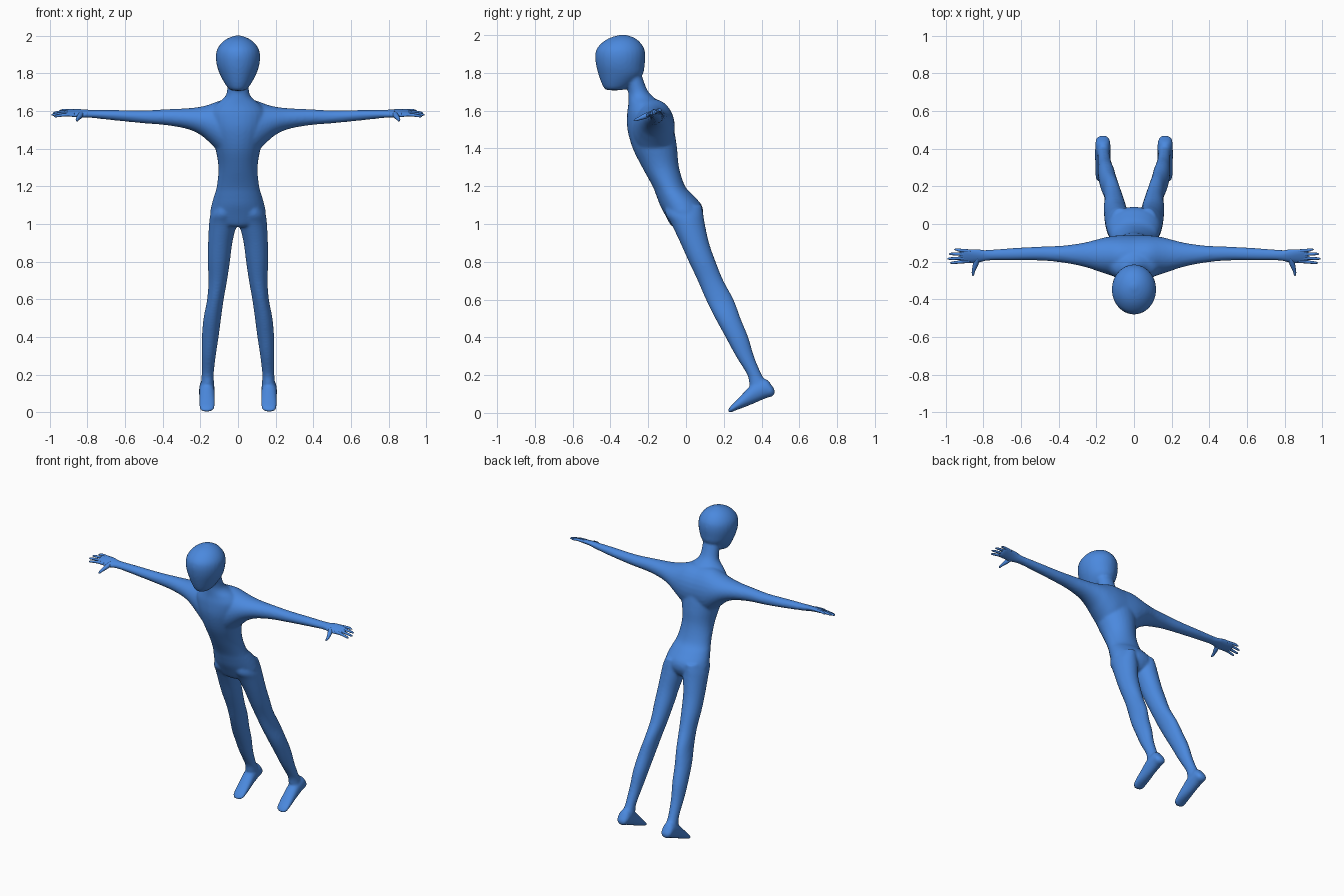
import bpy, bmesh, math
from mathutils import Vector

if "Cube" in bpy.data.objects:
    bpy.data.objects.remove(bpy.data.objects["Cube"])

blue = bpy.data.materials.new("sky blue")
blue.diffuse_color = (0.07, 0.25, 0.73, 1)
blue.use_nodes = True
blue.node_tree.nodes["Principled BSDF"].inputs["Base Color"].default_value = blue.diffuse_color


def spline(rows, steps):
    """Smooth curve through rows of numbers."""
    out = []
    for i in range(len(rows) - 1):
        p = [rows[max(i - 1, 0)], rows[i], rows[i + 1], rows[min(i + 2, len(rows) - 1)]]
        for k in range(steps):
            t = k / steps
            out.append([0.5 * (2 * b + (c - a) * t + (2 * a - 5 * b + 4 * c - d) * t * t
                               + (3 * b - a - 3 * c + d) * t ** 3) for a, b, c, d in zip(*p)])
    out.append(list(rows[-1]))
    return out


def loft(bm, axis, rows, side=1, seg=28, steps=4):
    """Ellipse sections along an axis: (position, a min, a max, b min, b max, tilt)."""
    rings = []
    for t, a0, a1, b0, b1, tilt in spline([tuple(r) + (0,) * (6 - len(r)) for r in rows], steps):
        ring = []
        for k in range(seg):
            w = 2 * math.pi * k / seg
            da = (a1 - a0) / 2 * math.cos(w)
            a = (a0 + a1) / 2 + da
            b = (b0 + b1) / 2 + (b1 - b0) / 2 * math.sin(w) + tilt * da
            x, y, z = {'z': (a, b, t), 'x': (t, a, b), 'y': (a, t, b)}[axis]
            ring.append(bm.verts.new((x * side, y, z)))
        rings.append(ring)
    for r, s in zip(rings, rings[1:]):
        for k in range(seg):
            bm.faces.new((r[k], r[(k + 1) % seg], s[(k + 1) % seg], s[k]))
    bm.faces.new(rings[0])
    bm.faces.new(rings[-1])


def finish(bm, name):
    bmesh.ops.recalc_face_normals(bm, faces=bm.faces)
    me = bpy.data.meshes.new(name)
    bm.to_mesh(me)
    bm.free()
    me.materials.append(blue)
    me.polygons.foreach_set("use_smooth", [True] * len(me.polygons))
    ob = bpy.data.objects.new(name, me)
    bpy.context.collection.objects.link(ob)
    return ob


body = bmesh.new()

# torso and neck: height, half width, front, back
torso = [(0.985, .06, -.07, .03), (1.0, .12, -.085, .065), (1.05, .147, -.112, .09),
         (1.1, .141, -.138, .083), (1.15, .127, -.157, .04), (1.2, .113, -.177, -.005),
         (1.3, .104, -.232, -.037), (1.4, .12, -.282, -.047), (1.5, .145, -.31, -.063),
         (1.58, .155, -.312, -.085), (1.63, .125, -.306, -.115), (1.67, .075, -.305, -.17),
         (1.71, .058, -.308, -.205), (1.79, .058, -.33, -.235)]
loft(body, 'z', [(z, -w, w, f, b) for z, w, f, b in torso])

# head
head = [(1.708, .025, -.41, -.35), (1.715, .045, -.43, -.32), (1.74, .066, -.445, -.28),
        (1.79, .094, -.463, -.23), (1.84, .112, -.476, -.219), (1.89, .118, -.481, -.215),
        (1.93, .110, -.471, -.222), (1.965, .085, -.438, -.246), (1.988, .052, -.397, -.278),
        (2.002, .012, -.345, -.322)]
loft(body, 'z', [(z, -w, w, f, b) for z, w, f, b in head])

for side in (1, -1):
    # arm and palm: x, front, back, bottom, top, tilt
    loft(body, 'x', [(0.0, -.29, -.06, 1.36, 1.66), (.08, -.285, -.06, 1.37, 1.66),
                     (.15, -.265, -.07, 1.432, 1.636), (.2, -.248, -.083, 1.474, 1.623),
                     (.27, -.226, -.1, 1.505, 1.615), (.38, -.205, -.115, 1.525, 1.61),
                     (.5, -.194, -.12, 1.535, 1.604), (.65, -.193, -.128, 1.55, 1.606),
                     (.77, -.194, -.137, 1.563, 1.607, .1), (.83, -.208, -.134, 1.57, 1.607, .35),
                     (.88, -.211, -.131, 1.575, 1.604, .38), (.915, -.209, -.131, 1.578, 1.6, .38),
                     (.93, -.198, -.14, 1.583, 1.595, .38)], side)
    # leg: height, inner, outer, front, back
    loft(body, 'z', [(1.1, .02, .125, -.11, .083), (1.05, .008, .147, -.108, .092),
                     (1.0, .008, .154, -.078, .1), (.9, .03, .159, -.03, .122),
                     (.8, .043, .161, .015, .157), (.7, .058, .157, .062, .198),
                     (.6, .076, .164, .105, .252), (.5, .09, .183, .155, .289),
                     (.4, .103, .192, .21, .33), (.3, .118, .193, .264, .36),
                     (.2, .129, .193, .325, .402), (.14, .127, .198, .338, .44),
                     (.1, .14, .19, .37, .44)], side)
    # foot: y, inner, outer, sole, top
    loft(body, 'y', [(.47, .15, .18, .1, .12), (.455, .132, .2, .087, .145),
                     (.42, .125, .206, .076, .18), (.36, .124, .207, .05, .16),
                     (.31, .122, .207, .03, .112), (.26, .122, .208, .012, .06),
                     (.235, .129, .202, .001, .034), (.223, .147, .185, .003, .016)], side)

# blend the body parts into one smooth skin
skin = finish(body, "body")
bpy.context.view_layer.objects.active = skin
skin.select_set(True)
m = skin.modifiers.new("merge", 'REMESH')
m.mode = 'VOXEL'
m.voxel_size = 0.008
m.use_smooth_shade = True
s = skin.modifiers.new("soften", 'SMOOTH')
s.factor = 0.5
s.iterations = 7
for name in ("merge", "soften"):
    bpy.ops.object.modifier_apply(modifier=name)
if not skin.data.materials:
    skin.data.materials.append(blue)
skin.data.polygons.foreach_set("use_smooth", [True] * len(skin.data.polygons))


def hand_z(y):
    return 1.591 + 0.38 * (y + .17)


def digit(bm, path, radii, side):
    """Tapered finger through (x, y) points in the tilted hand plane."""
    pts = spline([(x, y, hand_z(y) - d, r) for (x, y, d), r in zip(path, radii)], 4)
    rings = []
    for i, p in enumerate(pts):
        d = (Vector(pts[min(i + 1, len(pts) - 1)][:3]) - Vector(pts[max(i - 1, 0)][:3])).normalized()
        u = d.cross(Vector((0, 0, 1))).normalized()
        v = u.cross(d)
        ring = []
        for k in range(12):
            w = math.pi * k / 6
            c = Vector(p[:3]) + p[3] * (u * math.cos(w) + v * math.sin(w))
            ring.append(bm.verts.new((c.x * side, c.y, c.z)))
        rings.append(ring)
    for a, b in zip(rings, rings[1:]):
        for k in range(12):
            bm.faces.new((a[k], a[(k + 1) % 12], b[(k + 1) % 12], b[k]))
    bm.faces.new(rings[0])
    bm.faces.new(rings[-1])


# four fingers and a thumb on each hand
for side, label in ((1, "left"), (-1, "right")):
    bm = bmesh.new()
    for y0, y1, tip in ((-.144, -.136, .955), (-.161, -.159, .983),
                        (-.179, -.184, .991), (-.197, -.206, .978)):
        digit(bm, [(.87, y0, 0), (.92, (y0 + y1) / 2, -.001), (tip - .012, y1, .004), (tip, y1, .007)],
              (.009, .0085, .0065, .002), side)
    digit(bm, [(.83, -.18, 0), (.842, -.215, .002), (.853, -.25, .003), (.855, -.268, .003),
               (.855, -.276, .003)], (.014, .014, .009, .0065, .002), side)
    finish(bm, label + "_fingers")
